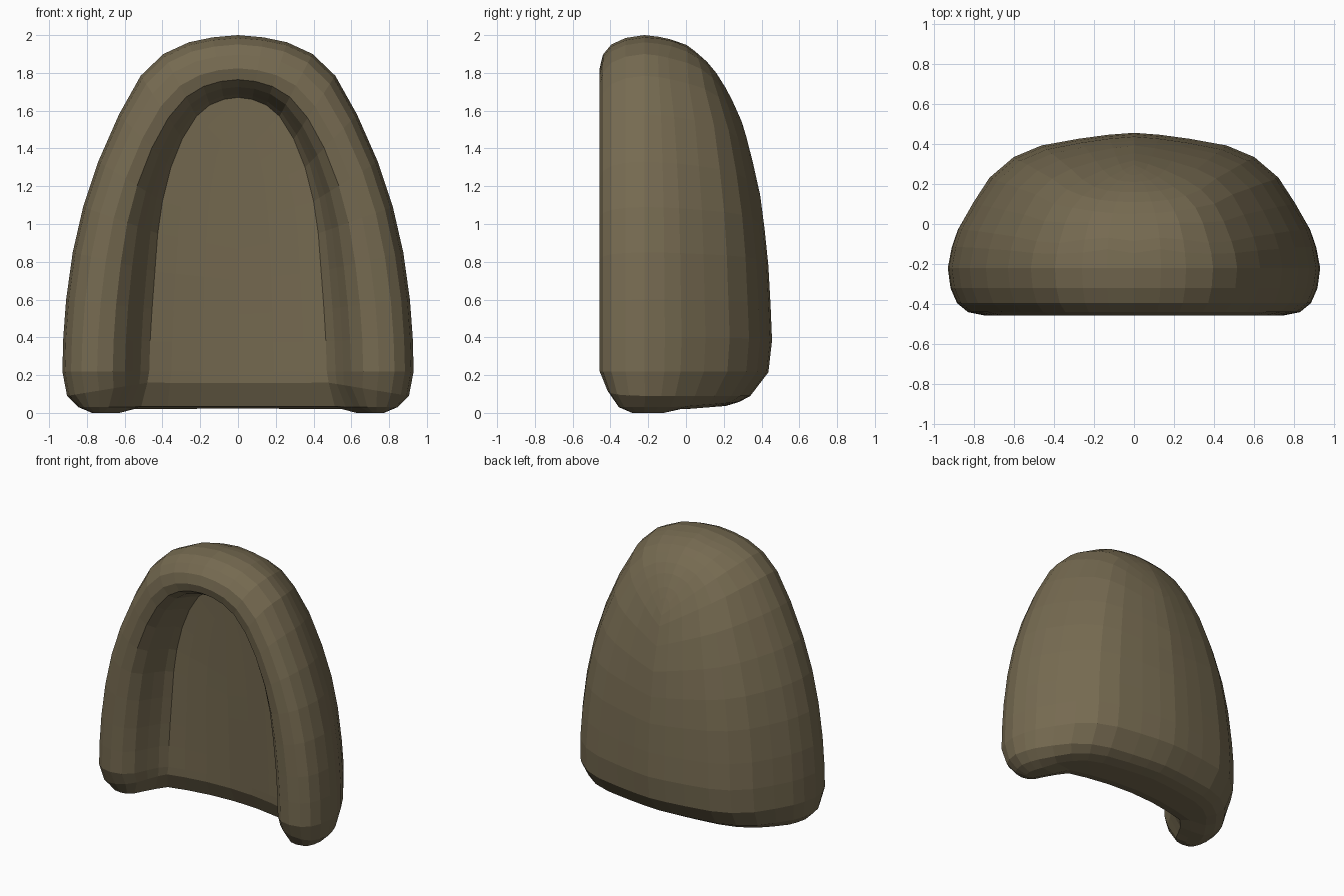
import bpy
import bmesh

cube = bpy.data.objects.get("Cube")
if cube:
    bpy.data.objects.remove(cube, do_unlink=True)


def interp(points, v):
    """Piecewise linear lookup in a list of ascending (key, value) pairs."""
    if v <= points[0][0]:
        return points[0][1]
    for (a, p), (b, q) in zip(points, points[1:]):
        if v <= b:
            return p + (q - p) * (v - a) / (b - a)
    return points[-1][1]


# Arches as (height, half width): outer outline and edge of the inner panel
OUTER = [(.09, .905), (.22, .93), (.4, .925), (.6, .91), (.85, .875), (1.09, .82),
         (1.33, .74), (1.58, .63), (1.785, .515), (1.9, .395), (1.962, .26),
         (1.988, .135), (2, 0)]
INNER = [(.16, .48), (.22, .47), (.38, .465), (.55, .455), (.75, .44), (.95, .425),
         (1.12, .4), (1.3, .355), (1.45, .295), (1.57, .22), (1.63, .15),
         (1.66, .075), (1.67, 0)]
# Rim section as (share of the way from outer to inner arch, y)
RIM = [(.9, -.21), (.81, -.29), (.72, -.38), (.58, -.44), (.4, -.457),
       (.22, -.44), (.1, -.395), (.03, -.32), (0, -.22)]
CREASE_Y = -.16
# Back profile as (height, y) and plan outline as (share of width, share of depth)
BACK = [(.09, .34), (.22, .44), (.4, .457), (.8, .435), (1.12, .4),
        (1.38, .342), (1.53, .3), (1.64, .252), (1.74, .2), (1.83, .14),
        (1.89, .08), (1.95, 0), (1.987, -.11), (2, -.22)]
PLAN = [(0, 1), (.14, .985), (.28, .96), (.52, .9), (.68, .8), (.785, .66),
        (.865, .49), (.946, .29), (.978, .16), (1, 0)]


def share(arch, x, z):
    return min(1, abs(x) / max(interp(arch, z), 1e-5))


def panel_point(x, z, r):
    x, z = x * r, z - .09 * (1 - r) * z * z
    u = 1 if r == 1 else share(INNER, x, z)
    return x, CREASE_Y + .075 * (1 - u * u) * max(0, 1 - z / 1.7), z


def rim_point(side, outer, inner, t, y):
    # The front edge sits closer to the opening towards the crown
    t += .55 * t * (1 - t) * (outer[0] / 2) ** 4
    z, x = (a + (b - a) * t for a, b in zip(outer, inner))
    # The foot of each leg tapers in at the front
    if outer == OUTER[0]:
        y = -.2 + (y + .2) * .84
    return side * x, y, z


def dome_point(x, z, r):
    x, z = x * r, z - .1 * (1 - r) * z * z
    return x, -.22 + (interp(BACK, z) + .22) * interp(PLAN, share(OUTER, x, z)), z


# Each row runs from the panel centre, round the rim, to the centre of the back
pairs = list(zip(OUTER, INNER))
stations = [(1, p) for p in pairs] + [(-1, p) for p in reversed(pairs[:-1])]
bm = bmesh.new()
rows = []
for side, (outer, inner) in stations:
    row = [panel_point(side * inner[1], inner[0], r) for r in (0, .4, .75, 1)]
    row += [rim_point(side, outer, inner, t, y) for t, y in RIM]
    row += [dome_point(side * outer[1], outer[0], r)
            for r in (.978, .946, .87, .78, .65, .5, .3, .14, 0)]
    rows.append([bm.verts.new(p) for p in row])
for a, b in zip(rows, rows[1:]):
    for i in range(len(a) - 1):
        bm.faces.new((a[i], a[i + 1], b[i + 1], b[i]))
bmesh.ops.remove_doubles(bm, verts=bm.verts, dist=.0005)
bmesh.ops.dissolve_degenerate(bm, edges=bm.edges, dist=.0005)

# Underside: close the open crescent and round it off in two steps
border = [e for e in bm.edges if e.is_boundary]
bottom = bmesh.ops.contextual_create(bm, geom=border)["faces"]
bmesh.ops.recalc_face_normals(bm, faces=bm.faces)
for width, wall_z, leg_z in ((.06, .035, .03), (.07, .02, 0)):
    bmesh.ops.inset_region(bm, faces=bottom, thickness=width, use_even_offset=True)
    for v in bottom[0].verts:
        is_leg = abs(v.co.x) > .52 and v.co.y < -.05
        v.co.z = leg_z if is_leg else wall_z + .08 * max(0, v.co.y)
bmesh.ops.triangulate(bm, faces=bottom)

mesh = bpy.data.meshes.new("hooded_shell")
bm.to_mesh(mesh)
bm.free()
shell = bpy.data.objects.new("hooded_shell", mesh)
bpy.context.collection.objects.link(shell)

# Single earthy colour
mat = bpy.data.materials.new("earth_brown")
mat.use_nodes = True
colour = (.18, .145, .082, 1)
mat.diffuse_color = colour
mat.node_tree.nodes["Principled BSDF"].inputs["Base Color"].default_value = colour
mesh.materials.append(mat)
